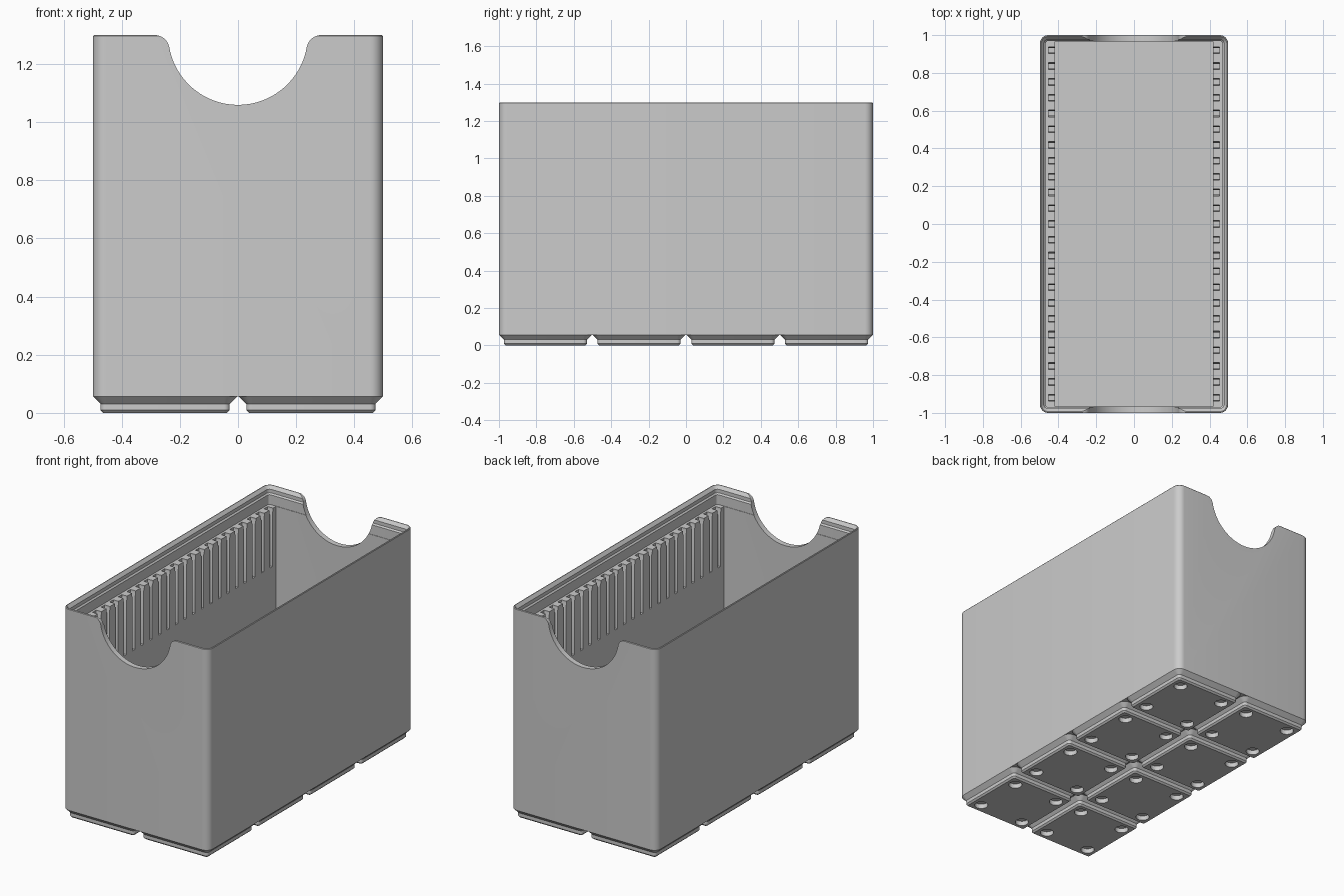
import bpy
import bmesh
import math

if "Cube" in bpy.data.objects:
    bpy.data.objects.remove(bpy.data.objects["Cube"], do_unlink=True)

U = 2 / 167.5                 # one millimetre in scene units
HX, HY = 41.75, 83.75         # half width and half length of the box
TOP, SHELF, FLOOR, BASE = 108.8, 99.7, 7.0, 4.75
PITCH = 42.0

grey = bpy.data.materials.new("plain grey")
grey.use_nodes = True
grey.diffuse_color = (0.6, 0.6, 0.6, 1)
grey.node_tree.nodes["Principled BSDF"].inputs["Base Color"].default_value = (0.6, 0.6, 0.6, 1)


def ring(bm, hx, hy, r, z, cx=0, cy=0, steps=8):
    """Rounded rectangle of vertices, counter-clockwise from above."""
    verts = []
    for q, (sx, sy) in enumerate([(1, 1), (-1, 1), (-1, -1), (1, -1)]):
        for i in range(steps + 1):
            a = (q + i / steps) * math.pi / 2
            x = cx + sx * (hx - r) + r * math.cos(a)
            y = cy + sy * (hy - r) + r * math.sin(a)
            verts.append(bm.verts.new((x * U, y * U, z * U)))
    return verts


def loft(bm, rings):
    """Skin a stack of rings and cap both ends."""
    n = len(rings[0])
    for a, b in zip(rings, rings[1:]):
        for i in range(n):
            j = (i + 1) % n
            bm.faces.new((a[i], a[j], b[j], b[i]))
    bm.faces.new(rings[0][::-1])
    bm.faces.new(rings[-1])


def prism(bm, points, axis, lo, hi):
    """Extrude a (side, height) outline along x or y."""
    def place(p, d):
        co = (d, p[0], p[1]) if axis == "x" else (p[0], d, p[1])
        return bm.verts.new([c * U for c in co])
    a = [place(p, lo) for p in points]
    b = [place(p, hi) for p in points]
    bm.faces.new(a)
    bm.faces.new(b[::-1])
    for i in range(len(a)):
        j = (i + 1) % len(a)
        bm.faces.new((a[i], b[i], b[j], a[j]))


def finish(name, bm):
    bmesh.ops.recalc_face_normals(bm, faces=bm.faces)
    mesh = bpy.data.meshes.new(name)
    bm.to_mesh(mesh)
    bm.free()
    mesh.materials.append(grey)
    ob = bpy.data.objects.new(name, mesh)
    bpy.context.collection.objects.link(ob)
    return ob


def select(ob):
    bpy.ops.object.select_all(action="DESELECT")
    ob.select_set(True)
    bpy.context.view_layer.objects.active = ob


def cut(ob, cutter):
    cutter.hide_render = True
    mod = ob.modifiers.new("cut", "BOOLEAN")
    mod.operation = "DIFFERENCE"
    mod.solver = "EXACT"
    mod.object = cutter
    select(ob)
    bpy.ops.object.modifier_apply(modifier=mod.name)
    bpy.data.objects.remove(cutter, do_unlink=True)


# Box shell: outer wall, stacking lip, shelf, cavity and floor in one skin
bm = bmesh.new()
profile = [(0, BASE), (0, TOP - 0.3), (0.25, TOP), (0.6, TOP), (1.9, TOP - 1.6),
           (1.9, TOP - 3.4), (2.6, TOP - 4.1), (2.6, SHELF)]
rings = [ring(bm, HX - d, HY - d, 3.75 - d, z) for d, z in profile]
rings += [ring(bm, 35, HY - 2.8, 0.2, z) for z in (SHELF, FLOOR)]
loft(bm, rings)
box = finish("box_shell", bm)

# Finger scoop through both end walls, with rounded shoulders
R, F = 20.1, 4.2
fz = TOP - F
fx = math.sqrt((R + F) ** 2 - F ** 2)
tilt = math.asin(F / (R + F))
right = [(fx, TOP + 5), (fx, TOP)]
for i in range(1, 9):
    a = math.pi / 2 + (math.pi / 2 - tilt) * i / 8
    right.append((fx + F * math.cos(a), fz + F * math.sin(a)))
for i in range(1, 20):
    a = -tilt - (math.pi / 2 - tilt) * i / 20
    right.append((R * math.cos(a), TOP + R * math.sin(a)))
outline = right + [(0, TOP - R)] + [(-x, z) for x, z in reversed(right)]
bm = bmesh.new()
prism(bm, outline, "y", -HY - 5, HY + 5)
cut(box, finish("scoop_cutter", bm))

# Divider slots with flared mouths along both long walls
bm = bmesh.new()
half = [(1.0, SHELF - 30), (1.0, SHELF - 2.5), (1.5, SHELF - 1.2), (1.5, SHELF + 1)]
for k in range(-11, 12):
    slot = [(7 * k + s, z) for s, z in half]
    slot += [(7 * k - s, z) for s, z in reversed(half)]
    for lo, hi in ((34, 38), (-38, -34)):
        prism(bm, slot, "x", lo, hi)
cut(box, finish("slot_cutter", bm))

# Stepped feet and their magnet holes
feet_bm, hole_bm = bmesh.new(), bmesh.new()
steps = [(17.8, 0.8, 0), (18.6, 1.6, 0.8), (18.6, 1.6, 2.6), (20.75, 3.75, BASE)]
for col in (-0.5, 0.5):
    for row in (-1.5, -0.5, 0.5, 1.5):
        cx, cy = col * PITCH, row * PITCH
        loft(feet_bm, [ring(feet_bm, h, h, r, z, cx, cy) for h, r, z in steps])
        for sx in (-13, 13):
            for sy in (-13, 13):
                loft(hole_bm, [ring(hole_bm, 3.25, 3.25, 3.249, z, cx + sx, cy + sy)
                               for z in (-1, 2.4)])
feet = finish("base_feet", feet_bm)
cut(feet, finish("hole_cutter", hole_bm))

for ob in (box, feet):
    select(ob)
    bpy.ops.object.shade_smooth_by_angle(angle=math.radians(30))
